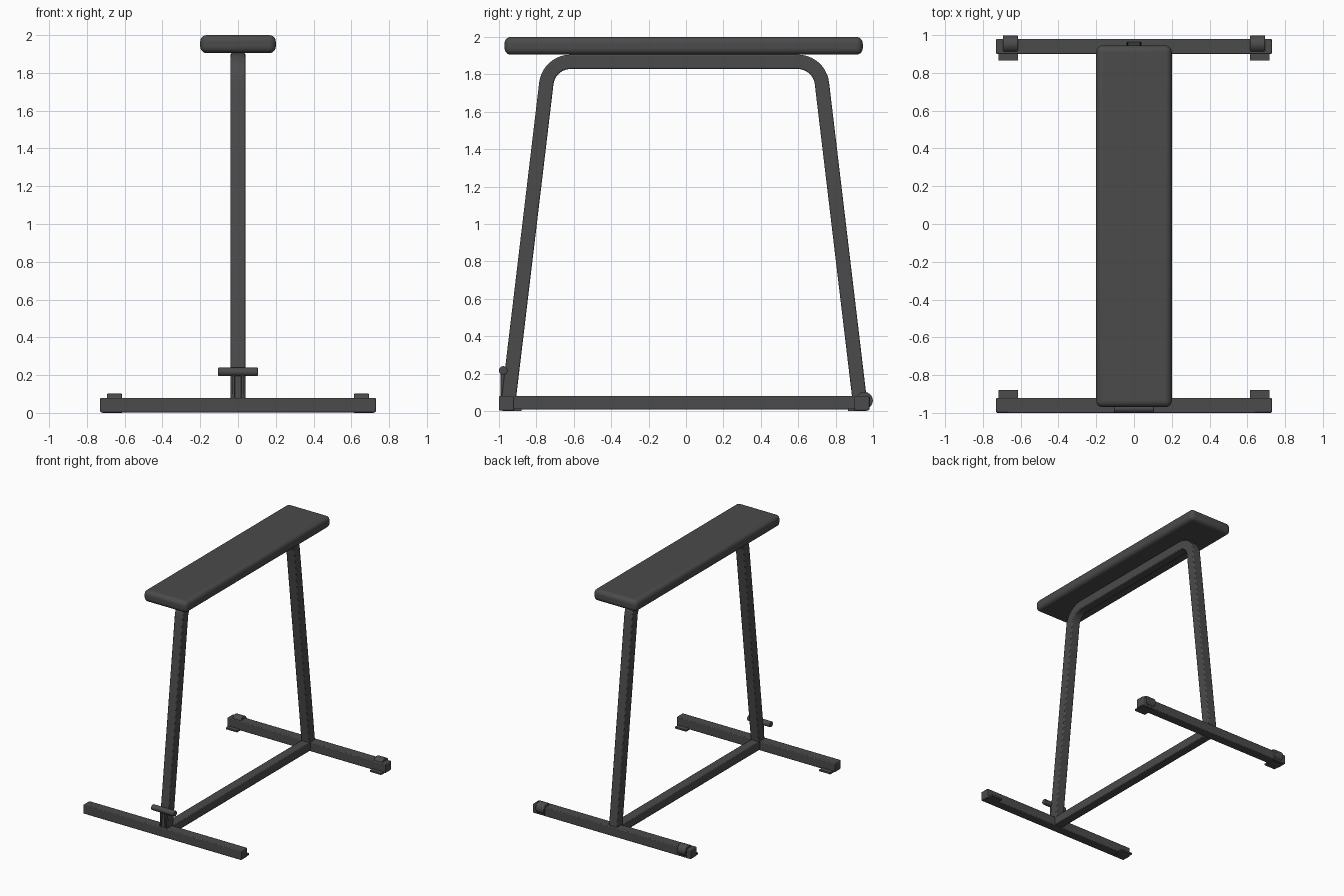
import bpy, bmesh, math
from mathutils import Vector

if "Cube" in bpy.data.objects:
    bpy.data.objects.remove(bpy.data.objects["Cube"])

charcoal = bpy.data.materials.new("charcoal")
charcoal.diffuse_color = (0.07, 0.07, 0.07, 1)
charcoal.use_nodes = True
charcoal.node_tree.nodes["Principled BSDF"].inputs["Base Color"].default_value = charcoal.diffuse_color


def finish(name, bm, bevel=0.0, segments=2):
    bmesh.ops.recalc_face_normals(bm, faces=bm.faces)
    mesh = bpy.data.meshes.new(name)
    bm.to_mesh(mesh)
    bm.free()
    mesh.materials.append(charcoal)
    ob = bpy.data.objects.new(name, mesh)
    bpy.context.collection.objects.link(ob)
    if bevel:
        mod = ob.modifiers.new("rounding", "BEVEL")
        mod.width, mod.segments = bevel, segments
        mod.limit_method = "ANGLE"
        mod.angle_limit = math.radians(40)
    bpy.ops.object.select_all(action="DESELECT")
    ob.select_set(True)
    bpy.context.view_layer.objects.active = ob
    bpy.ops.object.shade_smooth_by_angle(angle=math.radians(40))
    return ob


def box(name, lo, hi, bevel=0.0, segments=2):
    bm = bmesh.new()
    bmesh.ops.create_cube(bm, size=1)
    for v in bm.verts:
        v.co = [(a + b) / 2 + c * (b - a) for a, b, c in zip(lo, hi, v.co)]
    return finish(name, bm, bevel, segments)


def rod(name, x0, x1, y, z, r, bevel=0.0):
    """Cylinder lying along x."""
    bm = bmesh.new()
    bmesh.ops.create_cone(bm, cap_ends=True, segments=32, radius1=r, radius2=r, depth=x1 - x0)
    for v in bm.verts:
        v.co = ((x0 + x1) / 2 + v.co.z, y + v.co.x, z + v.co.y)
    return finish(name, bm, bevel)


def rounded_path(points, radius, steps=10):
    """Replace inner corners of a (y, z) polyline by arcs."""
    pts = [Vector(p) for p in points]
    out = [pts[0]]
    for a, p, b in zip(pts, pts[1:], pts[2:]):
        u, w = (a - p).normalized(), (b - p).normalized()
        half = u.angle(w) / 2
        centre = p + (u + w).normalized() * radius / math.sin(half)
        start = p + u * radius / math.tan(half) - centre
        end = p + w * radius / math.tan(half) - centre
        total = start.angle(end)
        for i in range(steps + 1):
            t = i / steps
            out.append(centre + (start * math.sin((1 - t) * total)
                                 + end * math.sin(t * total)) / math.sin(total))
    return out + [pts[-1]]


def square_tube(name, path, half, bevel):
    bm = bmesh.new()
    rings = []
    for i, p in enumerate(path):
        d = (path[min(i + 1, len(path) - 1)] - path[max(i - 1, 0)]).normalized()
        n = Vector((-d.y, d.x)) * half
        rings.append([bm.verts.new((x, p.x + s * n.x, p.y + s * n.y))
                      for x, s in ((-half, -1), (half, -1), (half, 1), (-half, 1))])
    for a, b in zip(rings, rings[1:]):
        for k in range(4):
            bm.faces.new((a[k], a[(k + 1) % 4], b[(k + 1) % 4], b[k]))
    bm.faces.new(rings[0])
    bm.faces.new(rings[-1])
    return finish(name, bm, bevel)


# Padded top
box("padded_seat", (-0.2, -0.97, 1.905), (0.2, 0.945, 2.0), 0.034, 5)

# Bent frame: both legs and the top rail in one tube
path = rounded_path([(-0.952, 0.03), (-0.733, 1.867), (0.713, 1.867), (0.932, 0.03)], 0.13)
square_tube("bent_frame", path, 0.0385, 0.007)

# Base bars and lower rail
box("front_foot_bar", (-0.73, -1.0, 0.003), (0.73, -0.92, 0.08), 0.006)
box("rear_foot_bar", (-0.73, 0.90, 0.003), (0.73, 0.98, 0.08), 0.006)
box("lower_rail", (-0.038, -0.93, 0.008), (0.038, 0.91, 0.08), 0.006)

# Foot pads and transport wheels
for side, s in (("left", -1), ("right", 1)):
    x0, x1 = sorted((s * 0.615, s * 0.717))
    box(f"front_pad_{side}", (x0, -0.98, 0), (x1, -0.88, 0.014))
    box(f"rear_pad_{side}", (x0, 0.865, 0), (x1, 0.965, 0.014))
    x0, x1 = sorted((s * 0.615, s * 0.693))
    rod(f"wheel_{side}", x0, x1, 0.953, 0.056, 0.046, 0.004)

# Carry handle with its bracket
rod("carry_handle", -0.105, 0.105, -0.977, 0.217, 0.023, 0.004)
for side, s in (("left", -1), ("right", 1)):
    x0, x1 = sorted((s * 0.016, s * 0.03))
    box(f"handle_bracket_{side}", (x0, -0.992, 0.075), (x1, -0.94, 0.217), 0.003)
